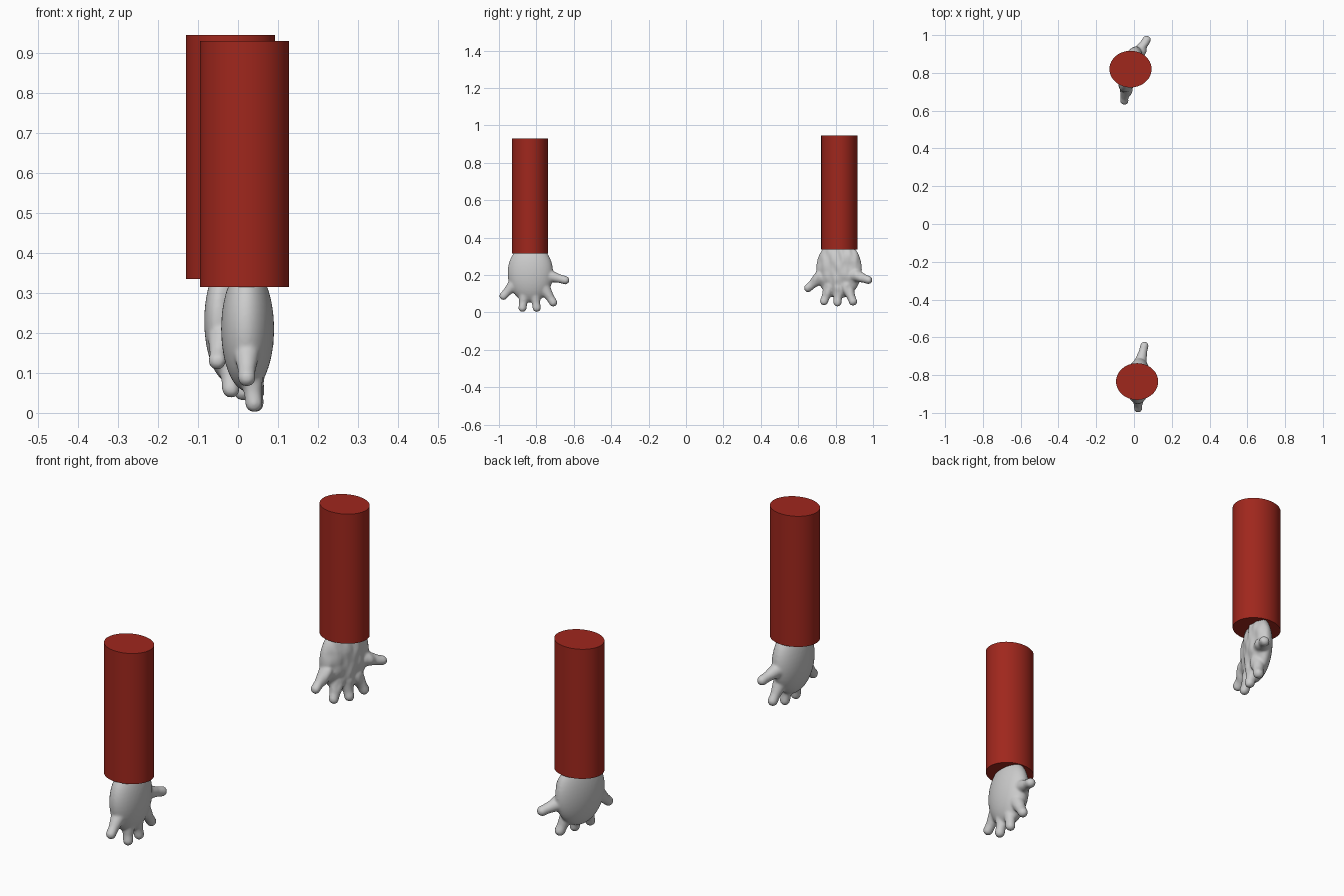
import bpy, bmesh, math
from mathutils import Vector, Matrix, noise

if "Cube" in bpy.data.objects:
    bpy.data.objects.remove(bpy.data.objects["Cube"])

red = bpy.data.materials.new("sleeve_red")
red.diffuse_color = (0.35, 0.02, 0.012, 1)
red.use_nodes = True
red.node_tree.nodes["Principled BSDF"].inputs["Base Color"].default_value = red.diffuse_color


def sleeve(name, x, y, z0, z1):
    # elliptical tube with closed ends
    bpy.ops.mesh.primitive_cylinder_add(vertices=48, radius=1, depth=1,
                                        location=(x, y, (z0 + z1) / 2))
    ob = bpy.context.object
    ob.name = name
    ob.scale = (0.1115, 0.097, z1 - z0)
    bpy.ops.object.transform_apply(location=False, rotation=False, scale=True)
    ob.data.materials.append(red)
    bpy.ops.object.shade_smooth_by_angle(angle=math.radians(40))


def hand(name, centre, radii, turn, fingers, wrinkled=False):
    bm = bmesh.new()
    # palm
    m = (Matrix.Translation(centre) @ Matrix.Rotation(turn, 4, 'Z')
         @ Matrix.Diagonal((*radii, 1)))
    bmesh.ops.create_uvsphere(bm, u_segments=40, v_segments=24, radius=1, matrix=m)
    # tapered fingers with round tips
    for root, tip in fingers:
        a, b = Vector(root), Vector(tip)
        for i in range(15):
            t = i / 14
            r = 0.036 + (0.0225 - 0.036) * min(1, t * 1.4)
            bmesh.ops.create_uvsphere(bm, u_segments=16, v_segments=10, radius=r,
                                      matrix=Matrix.Translation(a.lerp(b, t)))
    me = bpy.data.meshes.new(name)
    bm.to_mesh(me)
    bm.free()
    ob = bpy.data.objects.new(name, me)
    bpy.context.collection.objects.link(ob)
    # fuse into one skin
    rm = ob.modifiers.new("fuse", 'REMESH')
    rm.mode = 'VOXEL'
    rm.voxel_size = 0.005
    sm = ob.modifiers.new("soften", 'SMOOTH')
    sm.factor = 0.5
    sm.iterations = 10
    deps = bpy.context.evaluated_depsgraph_get()
    ob.data = bpy.data.meshes.new_from_object(ob.evaluated_get(deps))
    ob.modifiers.clear()
    # creases on the open palm side
    if wrinkled:
        normals = [v.normal.copy() for v in ob.data.vertices]
        for v, n in zip(ob.data.vertices, normals):
            w = max(0, n.x)
            p = Vector((v.co.x * 10, v.co.y * 32, v.co.z * 18))
            v.co += n * (w * 0.007 * noise.noise(p))
    ob.data.polygons.foreach_set("use_smooth", [True] * len(ob.data.polygons))
    low = min(v.co.z for v in ob.data.vertices)
    return ob, low


sleeve("front_sleeve", 0.0165, -0.834, 0.315, 0.93)
sleeve("back_sleeve", -0.0185, 0.82, 0.335, 0.945)

hand("front_hand", (0.024, -0.832, 0.21), (0.066, 0.122, 0.157), -0.06, [
    ((0.022, -0.910, 0.160), (0.022, -0.976, 0.088)),
    ((0.030, -0.862, 0.120), (0.040, -0.874, 0.024)),
    ((0.034, -0.812, 0.120), (0.043, -0.798, 0.024)),
    ((0.035, -0.765, 0.140), (0.045, -0.710, 0.053)),
    ((0.030, -0.750, 0.200), (0.055, -0.645, 0.172))])

hand("back_hand", (-0.02, 0.818, 0.23), (0.055, 0.127, 0.155), -0.3, [
    ((-0.040, 0.720, 0.190), (-0.052, 0.653, 0.130)),
    ((-0.022, 0.770, 0.140), (-0.018, 0.738, 0.060)),
    ((-0.005, 0.815, 0.130), (0.012, 0.810, 0.053)),
    ((0.010, 0.860, 0.140), (0.030, 0.893, 0.058)),
    ((0.020, 0.900, 0.200), (0.066, 0.975, 0.173))], wrinkled=True)
